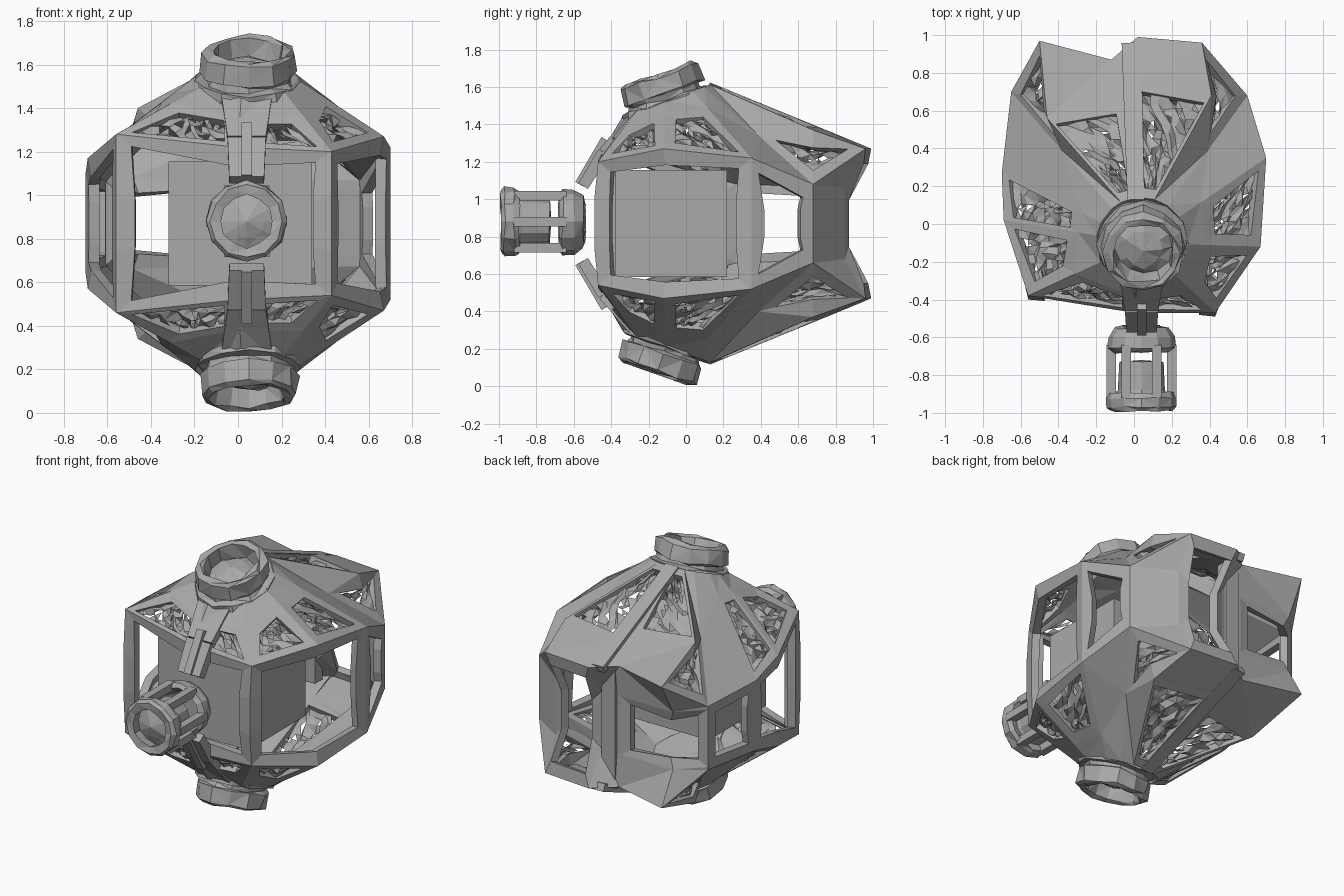
import bpy, bmesh, math, random
from mathutils import Vector

random.seed(4)
if "Cube" in bpy.data.objects:
    bpy.data.objects.remove(bpy.data.objects["Cube"])

MID = 0.87
grey = bpy.data.materials.new("worn_grey")
grey.use_nodes = True
grey.diffuse_color = (0.4, 0.4, 0.4, 1)
grey.node_tree.nodes["Principled BSDF"].inputs["Base Color"].default_value = (0.4, 0.4, 0.4, 1)


def finish(bm, name):
    mesh = bpy.data.meshes.new(name)
    bm.to_mesh(mesh)
    bm.free()
    mesh.materials.append(grey)
    obj = bpy.data.objects.new(name, mesh)
    bpy.context.collection.objects.link(obj)
    return obj


def keep(p):
    return Vector(p)


def flip(p):
    return Vector((p[0], p[1], 2 * MID - p[2]))


def add_face(bm, points):
    return bm.faces.new([bm.verts.new(p) for p in points])


def lathe(name, profile, centre, axis, sides=12, wobble=0.0):
    """Turn (radius, height) points around an axis."""
    bm = bmesh.new()
    turn = Vector((0, 0, 1)).rotation_difference(Vector(axis))
    rings = []
    for r, h in profile:
        ring = []
        for k in range(sides):
            a = math.tau * k / sides
            rr = r + random.uniform(-wobble, wobble) * (r > 0)
            hh = h + random.uniform(-wobble, wobble) * (r > 0)
            p = Vector((rr * math.cos(a), rr * math.sin(a), hh))
            ring.append(bm.verts.new(turn @ p + Vector(centre)))
        rings.append(ring)
    for low, high in zip(rings, rings[1:]):
        for k in range(sides):
            n = (k + 1) % sides
            bm.faces.new((low[k], low[n], high[n], high[k]))
    bmesh.ops.remove_doubles(bm, verts=bm.verts, dist=0.0005)
    bmesh.ops.recalc_face_normals(bm, faces=bm.faces)
    bmesh.ops.triangulate(bm, faces=bm.faces)
    return finish(bm, name)


def beam(name, start, end, width, depth, taper=1.0):
    """Box-section bar between two points."""
    start, end = Vector(start), Vector(end)
    bm = bmesh.new()
    bmesh.ops.create_cube(bm, size=1)
    turn = (end - start).to_track_quat("Z", "Y")
    for v in bm.verts:
        t = v.co.z + 0.5
        s = 1 + (taper - 1) * t
        v.co = start.lerp(end, t) + turn @ Vector((v.co.x * width * s, v.co.y * depth * s, 0))
    return finish(bm, name)


# Eave corners, counted round from the front
eave = [Vector(p) for p in (
    (0, -.47, 1.22), (.43, -.47, 1.2), (.67, -.12, 1.27), (.7, .35, 1.22),
    (.6, .68, 1.08), (.36, .96, 1.27), (.02, .99, 1.27), (-.12, .87, 1.27),
    (-.5, .97, 1.27), (-.65, .7, 1.08), (-.7, .27, 1.1), (-.69, .02, 1.17),
    (-.56, -.38, 1.28))]
count = len(eave)
# How far down each rib the bays divide
cuts = (.4, .4, .25, .25, .5, .6, .72, .68, .6, .5, .2, .2, .35)
hub = Vector((.04, -.1, 1.53))
crown, middle, waist = [], [], []
for i, p in enumerate(eave):
    d = Vector((p.x - hub.x, p.y - hub.y, 0)).normalized() * 0.24
    crown.append(Vector((hub.x + d.x, hub.y + d.y, hub.z + 0.36 * d.y)))
    middle.append(crown[i].lerp(p, cuts[i]))
    rear = 5 <= i <= 9
    waist.append(Vector((p.x, min(p.y, .85) - (.02 if p.y < -.3 else 0),
                         MID + (.19 if rear else .13))))
# The rear ribs splay outwards
middle[5] = Vector((.41, .68, 1.37))
middle[8] = Vector((-.46, .56, 1.4))

shell, lace = bmesh.new(), bmesh.new()


def frame(points, width):
    """Border strip round an opening; returns the inner loop."""
    c = sum(points, Vector()) / len(points)
    inner = [p + (c - p).normalized() * width for p in points]
    for k in range(len(points)):
        n = (k + 1) % len(points)
        add_face(shell, (points[k], points[n], inner[n], inner[k]))
    return inner


def lace_panel(points):
    """Recessed sheet of broken triangles."""
    a, b, c, d = points
    normal = (c - a).cross(d - b).normalized()
    centre = (a + b + c + d) / 4
    if normal.dot(centre - Vector((0, .2, MID))) > 0:
        normal = -normal
    cols = max(3, round(max((b - a).length, (c - d).length) / .05))
    rows = max(3, round(max((d - a).length, (c - b).length) / .05))
    grid = {}
    for i in range(cols + 1):
        for j in range(rows + 1):
            u, v = i / cols, j / rows
            p = a.lerp(b, u).lerp(d.lerp(c, u), v)
            if 0 < i < cols and 0 < j < rows:
                p = p + Vector([random.uniform(-.012, .012) for _ in range(3)])
            grid[i, j] = p + normal * random.uniform(.01, .04)
    for i in range(cols):
        for j in range(rows):
            q = [grid[i, j], grid[i + 1, j], grid[i + 1, j + 1], grid[i, j + 1]]
            for tri in ((q[0], q[1], q[2]), (q[0], q[2], q[3])):
                if random.random() < .82:
                    add_face(lace, tri)


# Roof and floor bays: laced or solid
for side in (keep, flip):
    for i in range(count):
        j = (i + 1) % count
        for upper, lower, laced in ((crown, middle, (5, 7)),
                                    (middle, eave, (0, 1, 2, 4, 8, 10, 11, 12))):
            loop = [side(p) for p in (upper[i], upper[j], lower[j], lower[i])]
            if i in laced:
                short = min((loop[k] - loop[k - 1]).length for k in range(4))
                lace_panel(frame(loop, min(.1, .045 + short * .18)))
            else:
                add_face(shell, loop)

# Solid bands and posts of the wall
for i in (4, 6, 7, 8):
    j = i + 1
    for side in (keep, flip):
        add_face(shell, [side(p) for p in (eave[i], eave[j], waist[j], waist[i])])
    if i in (4, 6):
        add_face(shell, (waist[i], waist[j], flip(waist[j]), flip(waist[i])))
frame([waist[7], waist[8], waist[9]] + [flip(waist[k]) for k in (9, 8, 7)], .075)

# Tall windows of the wall
for cols in ((12, 0, 1), (1, 2, 3), (3, 4), (5, 6), (9, 10), (10, 11, 12)):
    a, b = cols[0], cols[-1]
    upper = [eave[k] for k in cols]
    loop = upper + [waist[b], flip(waist[b])]
    loop += [flip(p) for p in reversed(upper)] + [flip(waist[a]), waist[a]]
    frame(loop, .09)

bmesh.ops.remove_doubles(shell, verts=shell.verts, dist=.001)
bmesh.ops.triangulate(shell, faces=shell.faces)
shell.normal_update()
for f in shell.faces:
    if f.normal.dot(f.calc_center_median() - Vector((0, .2, MID))) < 0:
        f.normal_flip()
cage = finish(shell, "cage")
thick = cage.modifiers.new("thickness", "SOLIDIFY")
thick.thickness = .05
thick.offset = -1
finish(lace, "lace_panels")

# Core box
bm = bmesh.new()
bmesh.ops.create_cube(bm, size=1)
for v in bm.verts:
    v.co = (v.co.x * .66 + .01, v.co.y * .6 - .08, v.co.z * .57 + MID)
finish(bm, "core_box")

# Collars above and below, leaning forward
collar = [(0, -.06), (.2, -.06), (.25, -.03), (.24, .02), (.2, .03), (.2, .05), (.225, .06),
          (.22, .15), (.19, .17), (.165, .16), (.15, .07), (.1, .1), (0, .13)]
lathe("top_collar", collar, (.05, -.1, 1.51), (0, -.33, .94), wobble=.011)
lathe("bottom_collar", collar, flip((.05, -.1, 1.51)), (0, -.33, -.94), wobble=.011)

# Front nozzle: rim, core, rear ring and bars
nose = (.04, 0, MID + .01)
forward = (0, -1, 0)
lathe("nozzle_rim", [(.13, .9), (.17, .89), (.185, .92), (.185, .97), (.165, .99),
                     (.12, .98), (.13, .9)], nose, forward, wobble=.006)
lathe("nozzle_core", [(0, .72), (.12, .73), (.125, .88), (.135, .92), (.08, .94), (0, .97)],
      nose, forward, wobble=.005)
lathe("nozzle_rear_ring", [(.1, .54), (.14, .55), (.175, .6), (.18, .66), (.15, .68),
                           (.12, .64), (.1, .54)], nose, forward, wobble=.006)
for k in range(6):
    a = math.tau * k / 6
    x, z = nose[0] + .16 * math.cos(a), nose[2] + .16 * math.sin(a)
    beam("nozzle_bar", (x, -.64, z), (x, -.92, z), .05, .05)

# Brackets at the front, ridge blocks at the back
for label, side in (("top", keep), ("bottom", flip)):
    elbow = side((.04, -.44, 1.25))
    beam(label + "_front_bracket", side((.04, -.55, 1.07)), elbow, .16, .06, 1.1)
    beam(label + "_bracket_arm", elbow, side((.04, -.28, 1.42)), .176, .06, 1.3)
    beam(label + "_bracket_rib", side((.04, -.57, 1.08)), side((.04, -.43, 1.32)), .05, .05)
    beam(label + "_rear_ridge", side((.01, .12, 1.6)), side((-.02, .95, 1.26)), .09, .05)
beam("rear_post", (-.04, .83, 1.25), (-.04, .83, .49), .1, .08)
